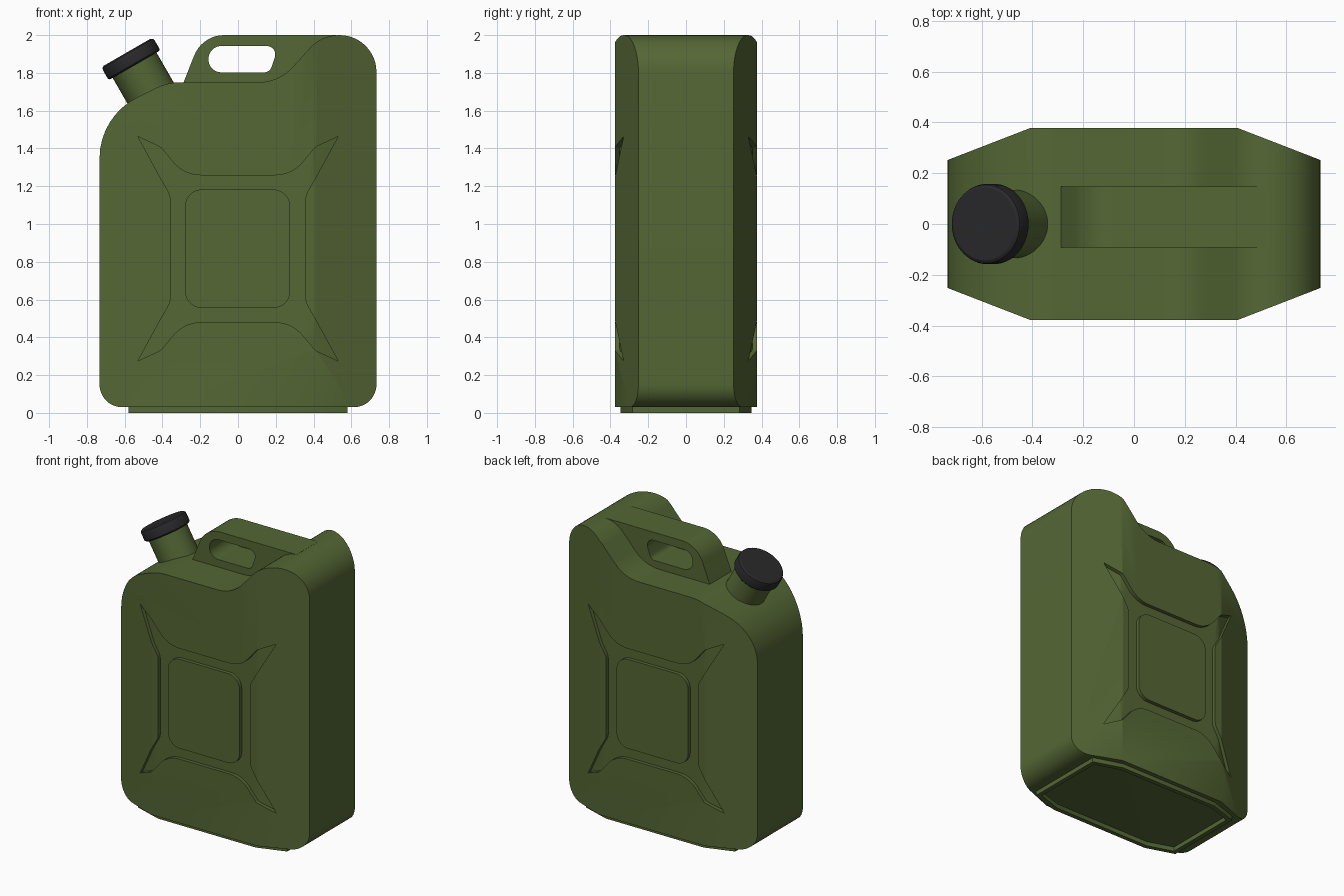
import bpy, bmesh, math
from mathutils import Vector, Matrix

if "Cube" in bpy.data.objects:
    bpy.data.objects.remove(bpy.data.objects["Cube"])


def material(name, rgb):
    m = bpy.data.materials.new(name)
    m.diffuse_color = (*rgb, 1)
    m.use_nodes = True
    m.node_tree.nodes["Principled BSDF"].inputs["Base Color"].default_value = m.diffuse_color
    return m


GREEN = material("olive_paint", (0.09, 0.135, 0.035))
BLACK = material("black_plastic", (0.022, 0.022, 0.024))


def fillet(corners):
    """Round each (u, v, radius) corner of a closed polygon."""
    out = []
    n = len(corners)
    for i, (u, v, r) in enumerate(corners):
        p = Vector((u, v))
        a = (Vector(corners[i - 1][:2]) - p).normalized()
        b = (Vector(corners[(i + 1) % n][:2]) - p).normalized()
        if r == 0:
            out.append(p)
            continue
        half = a.angle(b) / 2
        centre = p + (a + b).normalized() * (r / math.sin(half))
        start = p + a * (r / math.tan(half)) - centre
        end = p + b * (r / math.tan(half)) - centre
        sweep = math.atan2(start.cross(end), start.dot(end))
        steps = max(3, round(abs(sweep) / math.radians(7.5)))
        for k in range(steps + 1):
            out.append(centre + Matrix.Rotation(sweep * k / steps, 2) @ start)
    return out


def prism(name, pts, axis, lo, hi, mat=GREEN):
    """Extrude a 2D outline: axis 'y' reads it as x,z and axis 'z' as x,y."""
    bm = bmesh.new()
    place = (lambda p: (p[0], lo, p[1])) if axis == 'y' else (lambda p: (p[0], p[1], lo))
    face = bm.faces.new([bm.verts.new(place(p)) for p in pts])
    top = bmesh.ops.extrude_face_region(bm, geom=[face])['geom']
    shift = Vector((0, hi - lo, 0)) if axis == 'y' else Vector((0, 0, hi - lo))
    bmesh.ops.translate(bm, vec=shift, verts=[g for g in top if isinstance(g, bmesh.types.BMVert)])
    bmesh.ops.recalc_face_normals(bm, faces=bm.faces[:])
    return finish(name, bm, mat)


def finish(name, bm, mat):
    me = bpy.data.meshes.new(name)
    bm.to_mesh(me)
    bm.free()
    ob = bpy.data.objects.new(name, me)
    bpy.context.collection.objects.link(ob)
    me.materials.append(mat)
    return ob


def activate(ob):
    bpy.ops.object.select_all(action='DESELECT')
    ob.select_set(True)
    bpy.context.view_layer.objects.active = ob


def boolean(ob, cutter, op='DIFFERENCE'):
    mod = ob.modifiers.new("cut", 'BOOLEAN')
    mod.operation, mod.object, mod.solver = op, cutter, 'EXACT'
    activate(ob)
    bpy.ops.object.modifier_apply(modifier=mod.name)
    bpy.data.objects.remove(cutter)


def plan(hx, hy, cx, cy):
    """Box outline whose sides taper from hy at cx to cy at hx."""
    q = [(hx, cy), (cx, hy)]
    return (q + [(-x, y) for x, y in q[::-1]] + [(-x, -y) for x, y in q]
            + [(x, -y) for x, y in q[::-1]])


def lathe(name, profile, mat, matrix, sides=48):
    """Spin a (radius, height) profile around the spout axis."""
    bm = bmesh.new()
    rings = [[bm.verts.new((r * math.cos(t), r * math.sin(t), h))
              for t in (2 * math.pi * k / sides for k in range(sides))] for r, h in profile]
    for a, b in zip(rings, rings[1:]):
        for k in range(sides):
            j = (k + 1) % sides
            bm.faces.new((a[k], a[j], b[j], b[k]))
    bm.faces.new(rings[0][::-1])
    bm.faces.new(rings[-1])
    bm.transform(matrix)
    bmesh.ops.recalc_face_normals(bm, faces=bm.faces[:])
    return finish(name, bm, mat)


# Body: side silhouette limited by a plan with tapered ends
W = 0.733
body = prism("can_body", fillet([
    (-W, 0.03, 0.12), (W, 0.03, 0.12), (W, 2.0, 0.195), (0.442, 2.0, 0.2),
    (0.217, 1.75, 0.25), (-0.375, 1.75, 0.3), (-W, 1.57, 0.36)]), 'y', -0.5, 0.5)
boolean(body, prism("plan_limit", plan(0.8, 0.377, 0.41, 0.226), 'z', -0.5, 2.5), 'INTERSECT')

# Pressed X-shaped recess on both faces, leaving a raised centre panel
quarter = [(0.357, 1.153, 0.1), (0.41, 1.243, 0.08), (0.53, 1.463, 0),
           (0.41, 1.407, 0.06), (0.285, 1.258, 0.19)]
ZC = 0.869
right_half = [(x, 2 * ZC - z, r) for x, z, r in quarter[::-1]] + quarter
outline = right_half + [(-x, z, r) for x, z, r in right_half[::-1]]
recess = prism("recess_cutter", fillet(outline), 'y', -0.6, 0.6)
boolean(recess, prism("panel", fillet([(-0.28, 0.555, 0.09), (0.276, 0.555, 0.09),
                                       (0.276, 1.183, 0.09), (-0.28, 1.183, 0.09)]),
                      'y', -0.7, 0.7))
boolean(recess, prism("core", plan(0.8, 0.352, 0.405, 0.199), 'z', -0.5, 2.5))
boolean(body, recess)

# Foot rim under the body
foot = prism("foot_rim", plan(0.58, 0.347, 0.38, 0.282), 'z', 0.0, 0.05)
boolean(foot, prism("foot_hollow", plan(0.55, 0.317, 0.372, 0.259), 'z', -0.1, 0.2))

# Carry handle with grip slot
handle = prism("handle", fillet([(-0.308, 1.70, 0), (0.52, 1.70, 0), (0.52, 2.0, 0),
                                 (-0.189, 2.0, 0.17)]), 'y', -0.093, 0.148)
boolean(handle, prism("grip_slot", fillet([(-0.156, 1.803, 0.067), (0.168, 1.803, 0.04),
                                           (0.215, 1.942, 0.045), (-0.156, 1.942, 0.067)]),
                      'y', -0.4, 0.4))

# Tilted neck and screw cap
tilt = math.radians(-30)
spout = Matrix.Translation((0.446 * math.cos(tilt), 0, 0.223)) @ Matrix.Rotation(tilt, 4, 'Y')
neck = lathe("neck", [(0.134, 1.50), (0.134, 1.885)], GREEN, spout)
cap = lathe("cap", [(0.150, 1.868), (0.158, 1.876), (0.158, 1.928), (0.154, 1.940),
                    (0.143, 1.947)], BLACK, spout)

# Smooth curves, keep creases
for ob in (body, foot, handle, neck, cap):
    activate(ob)
    bpy.ops.object.shade_smooth_by_angle(angle=math.radians(30))
